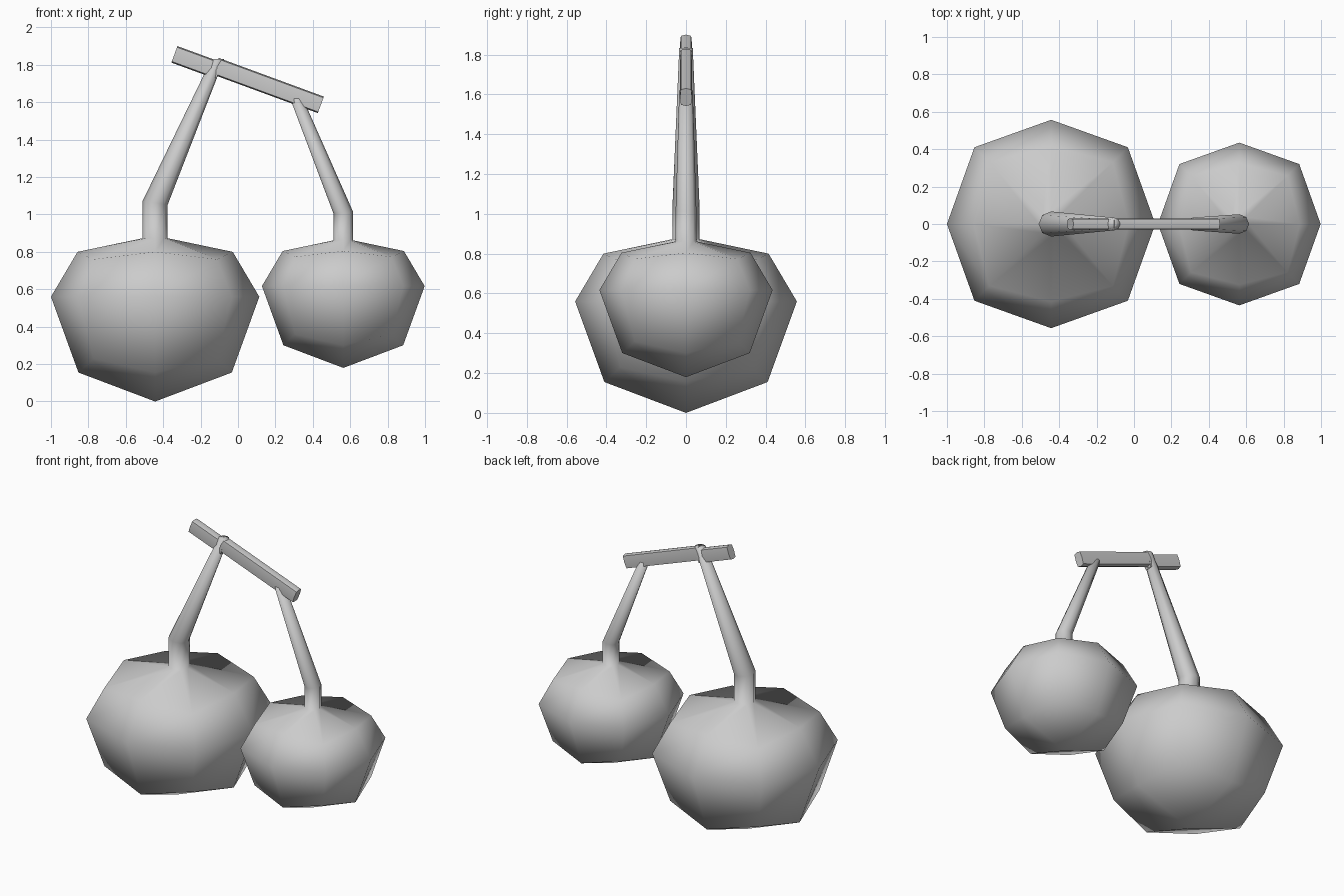
import bpy, bmesh, math
from mathutils import Vector

if "Cube" in bpy.data.objects:
    bpy.data.objects.remove(bpy.data.objects["Cube"])

N = 8


def ring(bm, c, r_axis, r_diag=None, z_diag=0.0, tilt=0.0):
    """Eight-sided ring; odd points may use another radius and height."""
    r_diag = r_axis if r_diag is None else r_diag
    out = []
    for i in range(N):
        a = math.tau * i / N
        r = r_diag if i % 2 else r_axis
        x = r * math.cos(a)
        z = c[2] + (z_diag if i % 2 else 0.0) + tilt * x
        out.append(bm.verts.new((c[0] + x, c[1] + r * math.sin(a), z)))
    return out


def bridge(bm, a, b):
    for i in range(len(a)):
        j = (i + 1) % len(a)
        bm.faces.new((a[i], a[j], b[j], b[i]))


def finish(bm, name, smooth):
    bmesh.ops.recalc_face_normals(bm, faces=bm.faces)
    for f in bm.faces:
        f.smooth = smooth
    me = bpy.data.meshes.new(name)
    bm.to_mesh(me)
    bm.free()
    ob = bpy.data.objects.new(name, me)
    bpy.context.collection.objects.link(ob)
    return ob


def cherry(name, x, z, s, tip, tilt):
    """Faceted fruit with its bent stem in one surface."""
    bm = bmesh.new()
    pole = bm.verts.new((x, 0, z - 0.56 * s))
    low = ring(bm, (x, 0, z - 0.405 * s), 0.41 * s, 0.467 * s, 0.075 * s)
    mid = ring(bm, (x, 0, z), 0.557 * s, 0.58 * s)
    rim = ring(bm, (x, 0, z + 0.24 * s), 0.415 * s, 0.467 * s, -0.04 * s)
    base = ring(bm, (x, 0, z + 0.313 * s), 0.067 * s)
    bend = ring(bm, (x, 0, z + 0.502 * s), 0.067 * s, tilt=tilt)
    top = ring(bm, tip, 0.034)
    for i in range(0, N, 2):
        bm.faces.new((low[i], pole, low[(i + 2) % N], low[i + 1]))
    rings = [low, mid, rim, base, bend, top]
    for a, b in zip(rings, rings[1:]):
        bridge(bm, a, b)
    bm.faces.new(top)
    return finish(bm, name, True)


def bar(name, p, q, half_h=0.047, half_w=0.03):
    """Straight twig piece with a softened rectangular section."""
    bm = bmesh.new()
    p, q = Vector(p), Vector(q)
    d = (q - p).normalized()
    up = Vector((-d.z, 0, d.x))
    side = Vector((0, 1, 0))
    k = 0.86
    sec = [(1, 0), (k, k), (0, 1), (-k, k), (-1, 0), (-k, -k), (0, -1), (k, -k)]
    ends = [[bm.verts.new(c + side * (half_w * u) + up * (half_h * v)) for u, v in sec]
            for c in (p, q)]
    bridge(bm, *ends)
    for e in ends:
        bm.faces.new(e)
    ob = finish(bm, name, False)
    bpy.ops.object.select_all(action='DESELECT')
    ob.select_set(True)
    bpy.context.view_layer.objects.active = ob
    bpy.ops.object.shade_smooth_by_angle(angle=math.radians(50))
    return ob


# Fruits with stems
cherry("large_cherry", -0.443, 0.56, 1.0, (-0.107, 0, 1.832), -0.15)
cherry("small_cherry", 0.563, 0.617, 0.781, (0.313, 0, 1.62), 0.1)

# Twig joining the stems
bar("twig_short_end", (-0.34, 0, 1.856), (-0.1, 0, 1.768))
bar("twig_long_end", (-0.12, 0, 1.793), (0.443, 0, 1.586))
